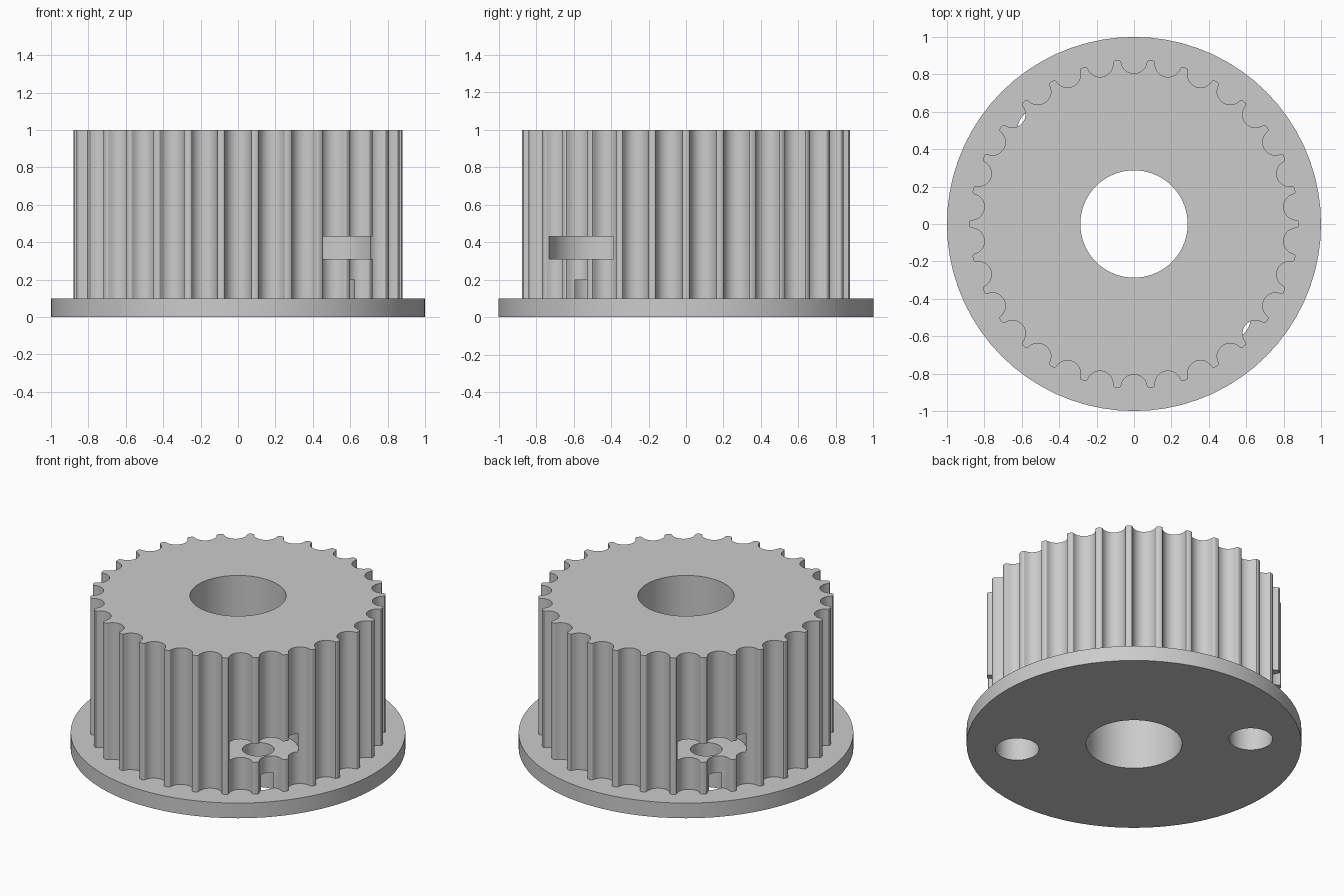
import bpy, bmesh, math

cube = bpy.data.objects.get("Cube")
if cube:
    bpy.data.objects.remove(cube, do_unlink=True)

TEETH = 30
BORE_R = 0.287
HOLE_DIST = 0.70
HOLE_ANGLES = [math.radians(a) for a in (-45, 135)]

grey = bpy.data.materials.new("plain_grey")
grey.use_nodes = True
grey.diffuse_color = (0.6, 0.6, 0.6, 1)
grey.node_tree.nodes["Principled BSDF"].inputs["Base Color"].default_value = (0.6, 0.6, 0.6, 1)


def circle(radius, count, cx=0, cy=0):
    steps = [2 * math.pi * i / count for i in range(count)]
    return [(cx + radius * math.cos(a), cy + radius * math.sin(a)) for a in steps]


def prism(name, outline, z0, z1):
    """Extrude a flat outline from z0 to z1."""
    bm = bmesh.new()
    base = bm.faces.new([bm.verts.new((x, y, z0)) for x, y in outline])
    top = bmesh.ops.extrude_face_region(bm, geom=[base])["geom"]
    verts = [v for v in top if isinstance(v, bmesh.types.BMVert)]
    bmesh.ops.translate(bm, verts=verts, vec=(0, 0, z1 - z0))
    bmesh.ops.recalc_face_normals(bm, faces=bm.faces)
    mesh = bpy.data.meshes.new(name)
    bm.to_mesh(mesh)
    bm.free()
    mesh.materials.append(grey)
    obj = bpy.data.objects.new(name, mesh)
    bpy.context.collection.objects.link(obj)
    return obj


def select(obj):
    bpy.ops.object.select_all(action="DESELECT")
    obj.select_set(True)
    bpy.context.view_layer.objects.active = obj


def cut(obj, outline, z0, z1):
    """Subtract a prism and discard the cutter."""
    cutter = prism("cutter", outline, z0, z1)
    cutter.hide_render = True
    mod = obj.modifiers.new("cut", "BOOLEAN")
    mod.operation = "DIFFERENCE"
    mod.solver = "EXACT"
    mod.object = cutter
    select(obj)
    bpy.ops.object.modifier_apply(modifier=mod.name)
    bpy.data.objects.remove(cutter, do_unlink=True)


def toothed_outline():
    """Round grooves between narrow teeth with softened corners."""
    arc = [math.radians(-80 + 160 * i / 14) for i in range(15)]
    groove = [(0.875 - 0.07 * math.cos(a), 0.07 * math.sin(a)) for a in arc]
    corner = [(0.871, 0.072), (0.875, 0.077), (0.876, 0.083)]
    local = [(r, -t) for r, t in reversed(corner)] + groove + corner
    points = []
    for i in range(TEETH):
        a = 2 * math.pi * (i + 0.5) / TEETH
        c, s = math.cos(a), math.sin(a)
        points += [(r * c - t * s, r * s + t * c) for r, t in local]
    return points


# Main parts
flange = prism("flange", circle(1.0, 72), 0, 0.1)
toothed_drum = prism("toothed_drum", toothed_outline(), 0.1, 1.0)

# Shaft bore, then bolt recess, bolt hole and washer pocket on both sides
for part in (flange, toothed_drum):
    cut(part, circle(BORE_R, 72), -0.1, 1.1)
    for angle in HOLE_ANGLES:
        x, y = HOLE_DIST * math.cos(angle), HOLE_DIST * math.sin(angle)
        cut(part, circle(0.13, 40, x, y), -0.1, 0.2)
        if part is toothed_drum:
            cut(part, circle(0.095, 32, x, y), 0.15, 0.35)
            cut(part, circle(0.24, 56, x, y), 0.31, 0.43)
    select(part)
    bpy.ops.object.shade_smooth_by_angle(angle=math.radians(30))
